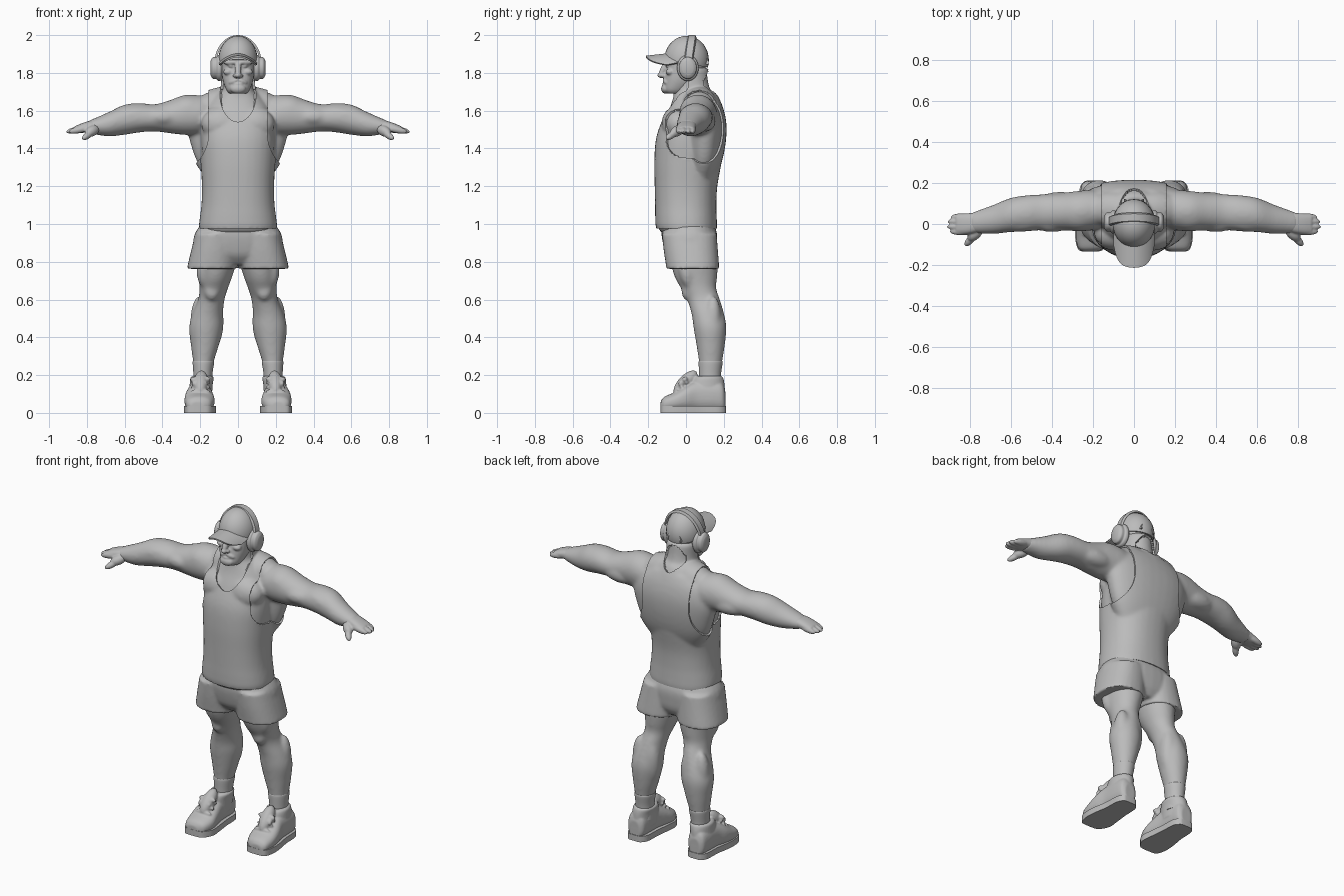
import bpy, bmesh, math
from mathutils import Vector, Matrix

cube = bpy.data.objects.get("Cube")
if cube:
    bpy.data.objects.remove(cube, do_unlink=True)

grey = bpy.data.materials.new("clay grey")
grey.use_nodes = True
grey.diffuse_color = (0.5, 0.5, 0.5, 1)
grey.node_tree.nodes["Principled BSDF"].inputs["Base Color"].default_value = (0.5, 0.5, 0.5, 1)

PLACE = {"x": lambda t, a, b: (t, a, b),
         "y": lambda t, a, b: (a, t, b),
         "z": lambda t, a, b: (b, a, t)}
SIDES = ((1, "left"), (-1, "right"))


def skin(bm, rings):
    """Closed tube through rings of points."""
    vs = [[bm.verts.new(p) for p in r] for r in rings]
    n = len(vs[0])
    for r, q in zip(vs, vs[1:]):
        for i in range(n):
            bm.faces.new((r[i], r[(i + 1) % n], q[(i + 1) % n], q[i]))
    bm.faces.new(vs[0][::-1])
    bm.faces.new(vs[-1])


def spline(rows, n=5):
    out = []
    last = len(rows) - 1
    for i in range(last):
        p = [rows[min(max(i + k, 0), last)] for k in (-1, 0, 1, 2)]
        for j in range(n):
            t = j / n
            out.append([0.5 * (2 * b + (c - a) * t + (2 * a - 5 * b + 4 * c - d) * t * t
                               + (3 * b - a - 3 * c + d) * t ** 3) for a, b, c, d in zip(*p)])
    return out + [list(rows[-1])]


def loft(bm, axis, rows, s=1, e=2.0, n=32):
    """Rows are position on the axis, then low and high limits of the two other directions."""
    rings = []
    for t, a0, a1, b0, b1 in spline(rows):
        ring = []
        for i in range(n):
            w = 2 * math.pi * i / n
            c, d = math.cos(w), math.sin(w)
            a = (a0 + a1) / 2 + (a1 - a0) / 2 * math.copysign(abs(c) ** (2 / e), c)
            b = (b0 + b1) / 2 + (b1 - b0) / 2 * math.copysign(abs(d) ** (2 / e), d)
            x, y, z = PLACE[axis](t, a, b)
            ring.append((x * s, y, z))
        rings.append(ring)
    skin(bm, rings)


def sym(rows):
    """Centred rows: z, front, back, half width."""
    return [(z, y0, y1, -w, w) for z, y0, y1, w in rows]


def blob(bm, loc, radii, s=1, tilt=0):
    m = (Matrix.Diagonal((s, 1, 1, 1)) @ Matrix.Translation(loc)
         @ Matrix.Rotation(math.radians(tilt), 4, "Y") @ Matrix.Diagonal((*radii, 1)))
    bmesh.ops.create_uvsphere(bm, u_segments=28, v_segments=18, radius=1, matrix=m)


def limb(bm, p, q, r, s=1):
    """Long ellipsoid from p to q."""
    p, q = Vector(p), Vector(q)
    d = q - p
    m = (Matrix.Diagonal((s, 1, 1, 1)) @ Matrix.Translation((p + q) / 2)
         @ d.to_track_quat("X", "Z").to_matrix().to_4x4()
         @ Matrix.Diagonal((d.length / 2, r, r, 1)))
    bmesh.ops.create_uvsphere(bm, u_segments=20, v_segments=14, radius=1, matrix=m)


def bake(ob):
    bpy.context.view_layer.update()
    dg = bpy.context.evaluated_depsgraph_get()
    me = bpy.data.meshes.new_from_object(ob.evaluated_get(dg))
    ob.modifiers.clear()
    ob.data = me


def trim(ob, keep, inflate):
    """Inflate the surface, keep it where keep() is positive, and fit the rim to keep() = 0."""
    bm = bmesh.new()
    bm.from_mesh(ob.data)
    bm.normal_update()
    for v, n in [(v, v.normal.copy()) for v in bm.verts]:
        v.co += n * inflate
    gone = [f for f in bm.faces if keep(f.calc_center_median()) < 0]
    bmesh.ops.delete(bm, geom=gone, context="FACES")
    h = .001
    for v in [v for v in bm.verts if v.is_boundary]:
        for _ in range(3):
            f = keep(v.co)
            g = Vector([(keep(v.co + h * a) - f) / h for a in Matrix.Identity(3)])
            step = g * (f / max(g.length_squared, .1))
            v.co -= step * min(1, .008 / max(step.length, .0001))
    bm.to_mesh(ob.data)
    bm.free()


def make(bm, name, voxel=0, smooth=5, solid=0, keep=None):
    """Turn a bmesh into a finished object, fusing its parts when voxel is set."""
    bmesh.ops.recalc_face_normals(bm, faces=bm.faces[:])
    me = bpy.data.meshes.new(name)
    bm.to_mesh(me)
    bm.free()
    ob = bpy.data.objects.new(name, me)
    bpy.context.scene.collection.objects.link(ob)
    if voxel:
        m = ob.modifiers.new("fuse", "REMESH")
        m.mode, m.voxel_size = "VOXEL", voxel
        m = ob.modifiers.new("soften", "SMOOTH")
        m.factor, m.iterations = 0.5, smooth
        bake(ob)
    if keep:
        trim(ob, keep, .011)
    if solid:
        ob.modifiers.new("thickness", "SOLIDIFY").thickness = solid
        bake(ob)
    ob.data.materials.clear()
    ob.data.materials.append(grey)
    ob.data.shade_smooth()
    ob.data.set_sharp_from_angle(angle=math.radians(50))


def trunk(bm):
    loft(bm, "z", sym([(.9, -.08, .13, .16), (.935, -.105, .14, .175), (.975, -.146, .153, .196),
                       (1.03, -.152, .152, .192), (1.1, -.153, .15, .183), (1.2, -.155, .155, .18),
                       (1.33, -.157, .178, .188), (1.45, -.148, .195, .195),
                       (1.55, -.115, .197, .185), (1.63, -.08, .18, .15), (1.7, -.06, .145, .09)]),
         e=2.3)
    loft(bm, "z", sym([(1.22, .03, .13, .14), (1.32, .01, .175, .212), (1.42, .0, .198, .25),
                       (1.52, .0, .204, .27), (1.6, .01, .19, .245), (1.66, .03, .165, .16)]), e=2.2)
    loft(bm, "z", sym([(1.55, -.06, .15, .1), (1.66, -.067, .145, .09),
                       (1.74, -.062, .12, .08), (1.82, -.05, .11, .078)]))
    for s, _ in SIDES:
        blob(bm, (.115, .07, 1.638), (.14, .08, .07), s, 17)       # trapezius
        blob(bm, (.085, -.045, 1.53), (.11, .074, .085), s)        # chest


# Body: trunk, arms and legs fused together
bm = bmesh.new()
trunk(bm)
for s, _ in SIDES:
    loft(bm, "x", [(.12, .0, .15, 1.5, 1.66), (.2, -.03, .165, 1.475, 1.68),
                   (.28, -.035, .16, 1.472, 1.684), (.36, -.03, .15, 1.48, 1.656),
                   (.44, -.03, .145, 1.49, 1.634), (.52, -.036, .14, 1.485, 1.64),
                   (.6, -.04, .127, 1.472, 1.632), (.68, -.048, .095, 1.464, 1.595),
                   (.75, -.046, .07, 1.472, 1.564), (.8, -.042, .052, 1.482, 1.543)], s)
    limb(bm, (.16, .05, 1.61), (.38, .05, 1.58), .085, s)          # shoulder cap
    limb(bm, (.31, .0, 1.565), (.5, .01, 1.57), .045, s)           # biceps
    limb(bm, (.25, .11, 1.54), (.48, .1, 1.545), .052, s)          # triceps
    limb(bm, (.46, .01, 1.6), (.68, .0, 1.545), .043, s)           # forearm
    loft(bm, "z", [(.92, -.08, .14, .01, .2), (.8, -.08, .167, .01, .215),
                   (.72, -.06, .165, .031, .209), (.66, -.027, .16, .053, .205),
                   (.6, .006, .18, .071, .211), (.52, .03, .203, .08, .243),
                   (.45, .04, .214, .081, .259), (.36, .055, .206, .101, .25),
                   (.27, .068, .192, .128, .238), (.2, .073, .182, .139, .232),
                   (.1, .073, .182, .139, .232)], s)
    blob(bm, (.138, .006, .645), (.04, .03, .05), s)               # kneecap
    limb(bm, (.075, -.015, .82), (.09, .025, .66), .043, s)        # inner thigh
    limb(bm, (.18, -.015, .84), (.175, .02, .66), .043, s)         # outer thigh
    limb(bm, (.125, .145, .62), (.13, .14, .34), .052, s)          # inner calf
    limb(bm, (.205, .145, .62), (.21, .135, .36), .045, s)         # outer calf
make(bm, "body", .009, 14)


# Tank top: inflated trunk with hem, armholes and neck scoop
def tank_area(p):
    armhole = .157 + 2.9 * max(0, 1.47 - p.z) ** 2 - abs(p.x)
    neck = Vector((p.x / .1, (p.y + .1) / .28, (p.z - 1.71) / .17)).length - 1
    return min(p.z - .975, armhole, neck * .12)


bm = bmesh.new()
trunk(bm)
make(bm, "tank_top", .009, 14, .014, tank_area)

# Shorts
bm = bmesh.new()
loft(bm, "z", sym([(.785, -.06, .13, .13), (.83, -.1, .155, .2), (.88, -.118, .163, .235),
                   (.95, -.13, .164, .228), (1.02, -.125, .14, .18)]), e=2.3)
for s, _ in SIDES:
    loft(bm, "z", [(.763, -.105, .175, .006, .27), (.78, -.106, .175, .006, .267),
                   (.86, -.118, .169, .0, .248), (.95, -.127, .162, .0, .226)], s, 2.3)
make(bm, "shorts", .009, 4)

# Head with face features
bm = bmesh.new()
blob(bm, (0, .004, 1.865), (.092, .106, .117))
loft(bm, "z", sym([(1.69, -.1, -.02, .045), (1.71, -.118, .01, .062), (1.755, -.115, .06, .079),
                   (1.8, -.108, .08, .086), (1.835, -.102, .09, .089), (1.88, -.106, .1, .09),
                   (1.92, -.09, .09, .08)]), e=2.3)
limb(bm, (0, -.095, 1.865), (0, -.142, 1.775), .017)               # nose bridge
blob(bm, (0, -.132, 1.787), (.018, .02, .014))                     # nose tip
blob(bm, (0, -.108, 1.716), (.042, .024, .026))                    # chin
blob(bm, (0, -.113, 1.742), (.026, .013, .007))                    # lower lip
for s, _ in SIDES:
    limb(bm, (.004, -.112, 1.857), (.078, -.085, 1.855), .014, s)  # brow
    limb(bm, (.0, -.118, 1.765), (.05, -.1, 1.745), .012, s)       # moustache
    blob(bm, (.052, -.085, 1.805), (.026, .022, .018), s)          # cheek
    blob(bm, (.036, -.094, 1.836), (.015, .013, .01), s)           # eye
    blob(bm, (.017, -.122, 1.785), (.01, .012, .01), s)            # nostril
make(bm, "head", .005, 4)

# Cap: dome with a rear strap arch, and a curved brim
bm = bmesh.new()
blob(bm, (0, .003, 1.868), (.104, .118, .128))
bmesh.ops.bisect_plane(bm, geom=bm.verts[:] + bm.edges[:] + bm.faces[:], plane_co=(0, 0, 1.85),
                       plane_no=(0, -.18, -1), clear_outer=True)
bmesh.ops.holes_fill(bm, edges=[e for e in bm.edges if e.is_boundary])
make(bm, "cap_dome")
bm = bmesh.new()
grid = []
for i in range(25):
    u = i / 12 - 1
    root = -.105 + .06 * u * u
    tip = -.213 + .035 * u * u + .075 * u ** 6
    grid.append([bm.verts.new((.1 * u, root + (tip - root) * j / 8,
                               1.903 - .048 * u * u - .012 * j / 8)) for j in range(9)])
for a, b in zip(grid, grid[1:]):
    for j in range(8):
        bm.faces.new((a[j], b[j], b[j + 1], a[j + 1]))
make(bm, "cap_brim", solid=.009)
bm = bmesh.new()
rings = []
for i in range(21):
    w = math.pi * i / 20
    rings.append([(r * math.cos(w), y - .012 * math.sin(w), 1.845 + r * math.sin(w))
                  for r, y in ((.04, .1), (.04, .122), (.048, .122), (.048, .1))])
skin(bm, rings)
make(bm, "cap_rear_arch")

# Headphones
bm = bmesh.new()
arc = []
for i in range(41):
    w = math.pi * i / 40
    c, d = math.cos(w), math.sin(w)
    y = .01 + .022 * d
    arc.append([(r * .125 * c, y + o, 1.85 + r * .15 * d)
                for r, o in ((.91, -.024), (1, -.018), (1, .018), (.91, .024))])
skin(bm, arc)
make(bm, "headphone_band")
for s, side in SIDES:
    bm = bmesh.new()
    loft(bm, "x", [(.08, -.035, .055, 1.77, 1.885), (.094, -.047, .066, 1.757, 1.895),
                   (.108, -.045, .064, 1.76, 1.893), (.115, -.038, .057, 1.768, 1.885),
                   (.134, -.036, .055, 1.77, 1.882), (.145, -.02, .04, 1.788, 1.865)], s)
    make(bm, side + "_ear_cup")

for s, side in SIDES:
    # Hand: palm, four fingers and thumb
    bm = bmesh.new()
    loft(bm, "x", [(.75, -.038, .062, 1.483, 1.552), (.79, -.046, .054, 1.485, 1.545),
                   (.83, -.05, .05, 1.482, 1.532), (.865, -.046, .046, 1.483, 1.517)], s, 2.4)
    for y, reach in ((-.037, .897), (-.013, .912), (.012, .908), (.034, .893)):
        limb(bm, (.78, y, 1.512), (reach, y, 1.487), .018, s)
    limb(bm, (.74, -.015, 1.51), (.805, -.078, 1.475), .028, s)
    limb(bm, (.77, -.05, 1.488), (.823, -.106, 1.45), .018, s)
    make(bm, side + "_hand", .005, 4)

    # Sock
    bm = bmesh.new()
    loft(bm, "z", [(.12, .068, .185, .135, .236), (.2, .069, .185, .136, .236),
                   (.268, .067, .194, .126, .24), (.274, .072, .188, .132, .235)], s)
    make(bm, side + "_sock")

    # Shoe upper with collar, tongue and laces
    bm = bmesh.new()
    loft(bm, "y", [(-.134, .18, .25, .012, .06), (-.115, .145, .272, .008, .085),
                   (-.06, .124, .283, .008, .11), (.0, .13, .28, .008, .145),
                   (.06, .14, .266, .008, .17), (.14, .143, .262, .008, .172),
                   (.19, .15, .255, .008, .16), (.208, .17, .235, .015, .12)], s, 2.4)
    loft(bm, "z", [(.08, .01, .208, .138, .262), (.15, .02, .204, .134, .256),
                   (.185, .035, .197, .128, .252), (.195, .05, .188, .14, .242)], s)
    limb(bm, (.2, -.06, .1), (.192, .055, .22), .038, s)
    for y, z in ((-.05, .112), (-.022, .136), (.004, .16)):
        limb(bm, (.145, y, z), (.25, y, z), .015, s)
    for x, y, z in ((.145, -.01, .18), (.252, -.01, .176), (.165, -.038, .152), (.24, -.038, .148)):
        limb(bm, (.21, .0, .176), (x, y, z), .016, s)
    make(bm, side + "_shoe", .005, 4)

    # Sole
    edge = spline([(-.135, .19, .235), (-.125, .15, .27), (-.07, .119, .286), (.0, .123, .283),
                   (.08, .132, .27), (.17, .137, .265), (.205, .16, .245), (.211, .18, .225)])
    rim = [(b, y) for y, a, b in edge] + [(a, y) for y, a, b in reversed(edge)]
    bm = bmesh.new()
    skin(bm, [[(x * s, y, z) for x, y in rim] for z in (0, .036)])
    make(bm, side + "_sole")
